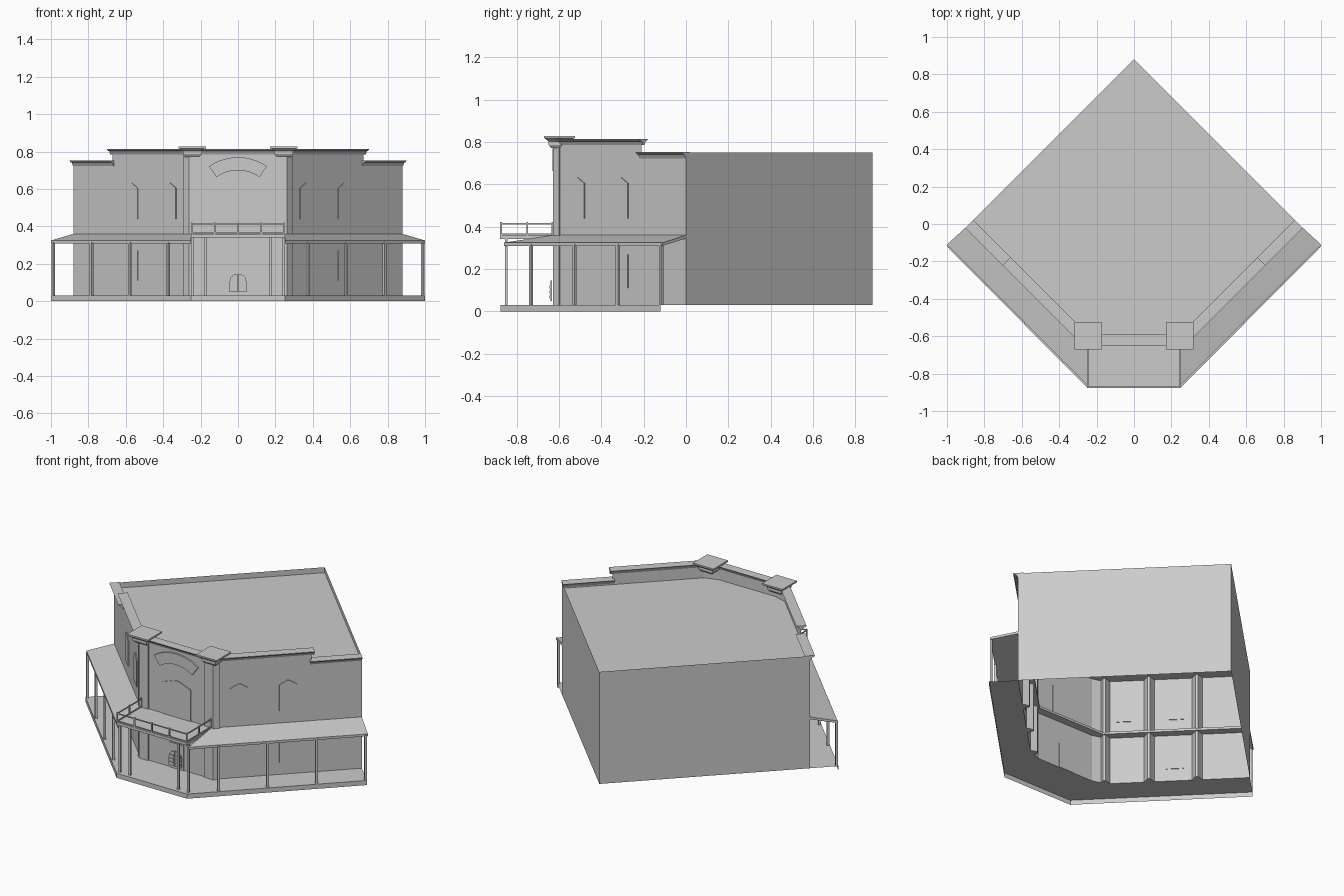
import bpy, bmesh
from math import sin, cos, radians, sqrt
from mathutils import Matrix, Vector

if "Cube" in bpy.data.objects:
    bpy.data.objects.remove(bpy.data.objects["Cube"])

UP = Vector((0, 0, 1))
R = sqrt(0.5)
CX, FY, L = 0.26, -0.62, 0.62 * sqrt(2)   # facade corner, front plane, side facade length


def mesh(name, verts, faces):
    bm = bmesh.new()
    vs = [bm.verts.new(v) for v in verts]
    for f in faces:
        bm.faces.new([vs[i] for i in f])
    bmesh.ops.recalc_face_normals(bm, faces=bm.faces)
    me = bpy.data.meshes.new(name)
    bm.to_mesh(me)
    bm.free()
    ob = bpy.data.objects.new(name, me)
    bpy.context.collection.objects.link(ob)
    return ob


def prism(name, pts, a, b, M=Matrix()):
    """Extrude a 2D outline from a to b along the third axis of frame M."""
    n = len(pts)
    verts = [M @ Vector((x, y, h)) for h in (a, b) for x, y in pts]
    faces = [list(range(n)), list(range(n, 2 * n))]
    faces += [[i, (i + 1) % n, n + (i + 1) % n, n + i] for i in range(n)]
    return mesh(name, verts, faces)


def frame(o, *axes):
    M = Matrix.Identity(4)
    for i, a in enumerate(axes):
        M.col[i] = (*a, 0)
    M.col[3] = (*o, 1)
    return M


def rect(x0, x1, y0, y1):
    return [(x0, y0), (x1, y0), (x1, y1), (x0, y1)]


def box(name, x0, x1, y0, y1, z0, z1, M=Matrix()):
    return prism(name, rect(x0, x1, y0, y1), z0, z1, M)


def frustum(name, c, h0, h1, z0, z1):
    v = [(c[0] + sx * h, c[1] + sy * h, z) for h, z in ((h0, z0), (h1, z1))
         for sx, sy in ((-1, -1), (1, -1), (1, 1), (-1, 1))]
    return mesh(name, v, [(0, 1, 2, 3), (4, 5, 6, 7)] +
                [(i, (i + 1) % 4, 4 + (i + 1) % 4, 4 + i) for i in range(4)])


def pointed(u, hw, z0, zs, zp):
    return [(u - hw, z0), (u + hw, z0), (u + hw, zs), (u + hw * .15, zp),
            (u - hw * .15, zp), (u - hw, zs)]


def cornice(name, o, u, w, t0, t1, top):
    prism(name, [(-.03, top), (.03, top), (.024, top - .009), (.012, top - .012), (.003, top - .03),
                 (-.003, top - .03), (-.012, top - .012)], t0, t1, frame(o, w, UP, u))


# facade frames: (along wall, up, outward)
front_o, front_u, front_w = Vector((0, FY, 0)), Vector((1, 0, 0)), Vector((0, -1, 0))
FRONT = frame(front_o, front_u, UP, front_w)
SIDES = [(s, Vector((s * CX, FY, 0)), Vector((s * R, R, 0)), Vector((s * R, -R, 0)))
         for s in (1, -1)]

# thin wall shell, open below, and sunken roof
front = [(-CX, .03), (CX, .03), (CX, .81), (-CX, .81)]
mesh("front_wall", [FRONT @ Vector((u, z, 0)) for u, z in front], [(0, 1, 2, 3)])
STEP = .58
for s, o, u, w in SIDES:
    prof = [(0, .03), (L, .03), (L, .75), (STEP, .75), (STEP, .81), (0, .81)]
    mesh("side_wall", [o + u * t + UP * z for t, z in prof], [range(6)])
    mesh("back_wall", [(s * .88, 0, .03), (0, .88, .03), (0, .88, .75), (s * .88, 0, .75)],
         [(0, 1, 2, 3)])
mesh("roof", [(-CX, FY, .715), (CX, FY, .715), (.88, 0, .715), (0, .88, .715), (-.88, 0, .715)],
     [range(5)])

# porch deck: top sheet with outer skirt
rim = [(-1, -.12), (-.25, -.875), (.25, -.875), (1, -.12)]
inner = [(-.88, 0), (-CX, FY), (CX, FY), (.88, 0)]
mesh("porch_deck", [(*p, .03) for p in rim] + [(*p, .03) for p in inner] + [(*p, 0) for p in rim],
     [(i, i + 1, i + 5, i + 4) for i in range(3)] + [(i, i + 1, i + 9, i + 8) for i in range(3)])

# facade cornice
cornice("front_cornice", front_o, front_u, front_w, -CX, CX, .815)

for s, o, u, w in SIDES:
    W = frame(o, u, UP, w)
    cornice("high_cornice", o, u, w, 0, STEP + .015, .815)
    cornice("low_cornice", o, u, w, STEP - .01, L, .753)

    # windows on the angled facades
    for t in (.15, .44):
        prism("upper_window", pointed(t, .052, .44, .605, .632), -.004, .005, W)
    box("lower_window", .388, .492, .11, .27, -.004, .005, W)

    # sloped porch roof slab
    eave = [(s * .25, -.86), (s * 1.0, -.11)]
    wall = [(s * .88, 0), (s * .25, -.63)]
    v = [(*p, .31) for p in eave] + [(*p, .345) for p in wall] + \
        [(*p, .325) for p in eave] + [(*p, .36) for p in wall]
    mesh("porch_roof", v, [(0, 1, 2, 3), (4, 5, 6, 7)] +
         [(i, (i + 1) % 4, 4 + (i + 1) % 4, 4 + i) for i in range(4)])

    # porch posts along the angled eave, and one front post
    for px, py in ((.988, -.117), (.783, -.322), (.578, -.527), (.373, -.732)):
        P = frame((s * px, py, 0), Vector((R, R, 0)), Vector((-R, R, 0)), UP)
        box("porch_post", -.007, .007, -.007, .007, .03, .318, P)
    for px in (.172, .243):
        box("front_post", s * px - .006, s * px + .006, -.855, -.843, .03, .345)

    # corner pilaster wrapping the facade corner
    d = .008
    prism("corner_pilaster", [(s * .2, FY), (s * .2, FY - d), (s * (CX + d * .4), FY - d),
                              (s * (.285 + d * R), FY + .025 - d * R), (s * .285, FY + .025)], .03, .78)
    c = (s * .245, -.598)
    frustum("capital_neck", c, .04, .05, .772, .787)
    frustum("capital_block", c, .05, .05, .787, .802)
    frustum("capital_flare", c, .05, .07, .802, .818)
    frustum("capital_cap", c, .073, .073, .818, .828)

    # inner framing: mid ledge and tapered studs
    box("inner_ledge", .0, L, .335, .35, -.05, 0, W)
    S = frame(o, u, w, UP)
    for t in (.03, .29, .57):
        prism("inner_stud", [(t - .03, 0), (t + .03, 0), (t + .008, -.04), (t - .008, -.04)],
              .03, .715, S)

    # balcony side rail
    for z in (.366, .414):
        box("side_rail", s * .247 - .003, s * .247 + .003, -.875, FY, z - .003, z + .003)
    for y in (-.75, -.63):
        box("side_rail_post", s * .247 - .004, s * .247 + .004, y - .004, y + .004, .36, .422)

    # swinging half doors with slats
    leaf = [(0, .05), (.043, .05), (.043, .105)] + \
           [(.043 * cos(radians(a)), .105 + .042 * sin(radians(a))) for a in (30, 60, 90)]
    prism("swing_door", [(s * (x + .002), z) for x, z in leaf], .012, .02, FRONT)
    for z in (.062, .085, .108):
        x0, x1 = sorted((s * .008, s * .038))
        box("door_slat", x0, x1, z, z + .014, .02, .025, FRONT)

box("front_inner_ledge", -CX, CX, .335, .35, -.05, 0, FRONT)

# balcony deck and front railing
box("balcony", -.25, .25, -.878, FY, .342, .36)
for z in (.366, .414):
    box("front_rail", -.25, .25, -.876, -.87, z - .003, z + .003)
for i in range(5):
    x = -.247 + i * .1235
    box("rail_post", x - .004, x + .004, -.877, -.869, .36, .422)

# balcony door, entrance and arched sign board
prism("balcony_door", pointed(0, .1, .36, .562, .593), -.004, .005, FRONT)
box("entrance", -.05, .05, .03, .19, -.004, .005, FRONT)
angles = [radians(55 + 70 * i / 12) for i in range(13)]
arc = [(.27 * cos(a), .5 + .27 * sin(a)) for a in angles]
arc += [(.2 * cos(a), .5 + .2 * sin(a)) for a in reversed(angles)]
prism("arched_board", arc, 0, .011, FRONT)
